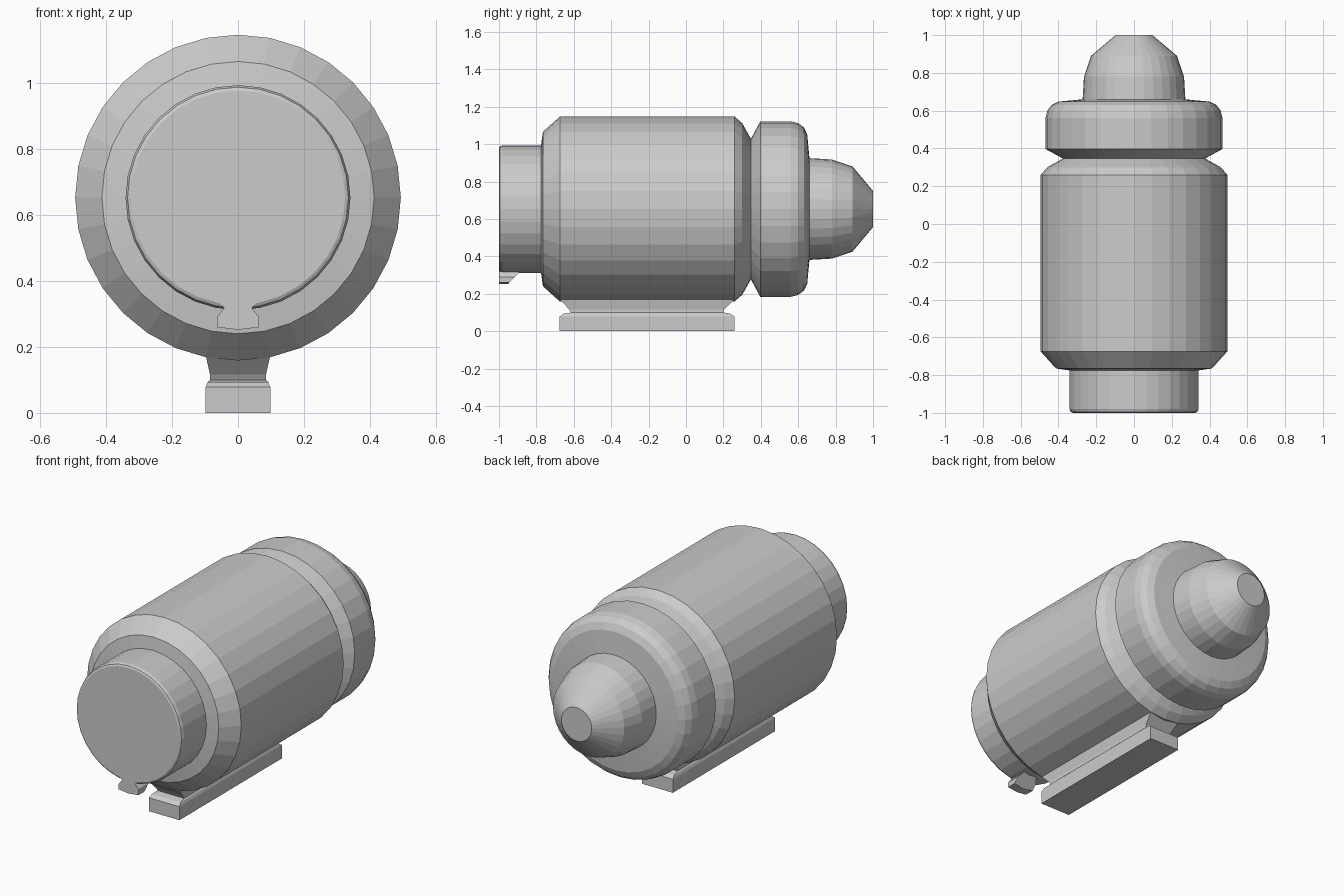
import bpy, bmesh
from math import sin, cos, tau

if "Cube" in bpy.data.objects:
    bpy.data.objects.remove(bpy.data.objects["Cube"])

AXIS_Z = 0.653
SIDES = 32


def finish(name, bm):
    bmesh.ops.recalc_face_normals(bm, faces=bm.faces[:])
    mesh = bpy.data.meshes.new(name)
    bm.to_mesh(mesh)
    bm.free()
    obj = bpy.data.objects.new(name, mesh)
    bpy.context.collection.objects.link(obj)
    return obj


def loft(name, rings):
    """Skin a list of equal-length point rings and cap both ends."""
    bm = bmesh.new()
    loops = [[bm.verts.new(p) for p in ring] for ring in rings]
    n = len(loops[0])
    for a, b in zip(loops, loops[1:]):
        for i in range(n):
            j = (i + 1) % n
            bm.faces.new((a[i], a[j], b[j], b[i]))
    bm.faces.new(loops[0])
    bm.faces.new(loops[-1])
    return finish(name, bm)


def turned(name, profile):
    """Turn a (y, radius) profile about the long axis."""
    return loft(name, [[(r * cos(tau * i / SIDES), y, AXIS_Z + r * sin(tau * i / SIDES))
                        for i in range(SIDES)] for y, r in profile])


# Whole turned body: front cap, barrel, groove, rear collar and nose
turned("barrel_body", [
    (-1.0, 0.325), (-0.995, 0.335), (-0.98, 0.341), (-0.775, 0.341),
    (-0.765, 0.413), (-0.675, 0.494), (0.26, 0.494), (0.30, 0.46), (0.347, 0.376),
    (0.397, 0.469), (0.56, 0.469), (0.60, 0.459), (0.63, 0.437), (0.648, 0.40),
    (0.66, 0.272), (0.78, 0.265), (0.89, 0.228), (1.0, 0.097)])

# Mounting foot: flared neck on a long block (half width, y start, y end, z)
foot_levels = [
    (0.097, -0.675, 0.26, 0.17), (0.085, -0.625, 0.205, 0.117),
    (0.085, -0.615, 0.20, 0.10), (0.092, -0.655, 0.24, 0.093),
    (0.098, -0.675, 0.26, 0.078), (0.098, -0.675, 0.26, 0.0)]
loft("mounting_foot", [[(-w, y0, z), (w, y0, z), (w, y1, z), (-w, y1, z)]
                       for w, y0, y1, z in foot_levels])

# Small latch tab under the front cap, narrow neck and sloped back
half = [(0.064, 0.342), (0.042, 0.318), (0.064, 0.29), (0.064, 0.26)]
outline = half + [(0.0, 0.252)] + [(-x, z) for x, z in reversed(half)]
back = lambda z: -0.95 + max(0.0, z - 0.255)
loft("latch_tab", [[(x, -1.0, z) for x, z in outline],
                   [(x, back(z), z) for x, z in outline]])
